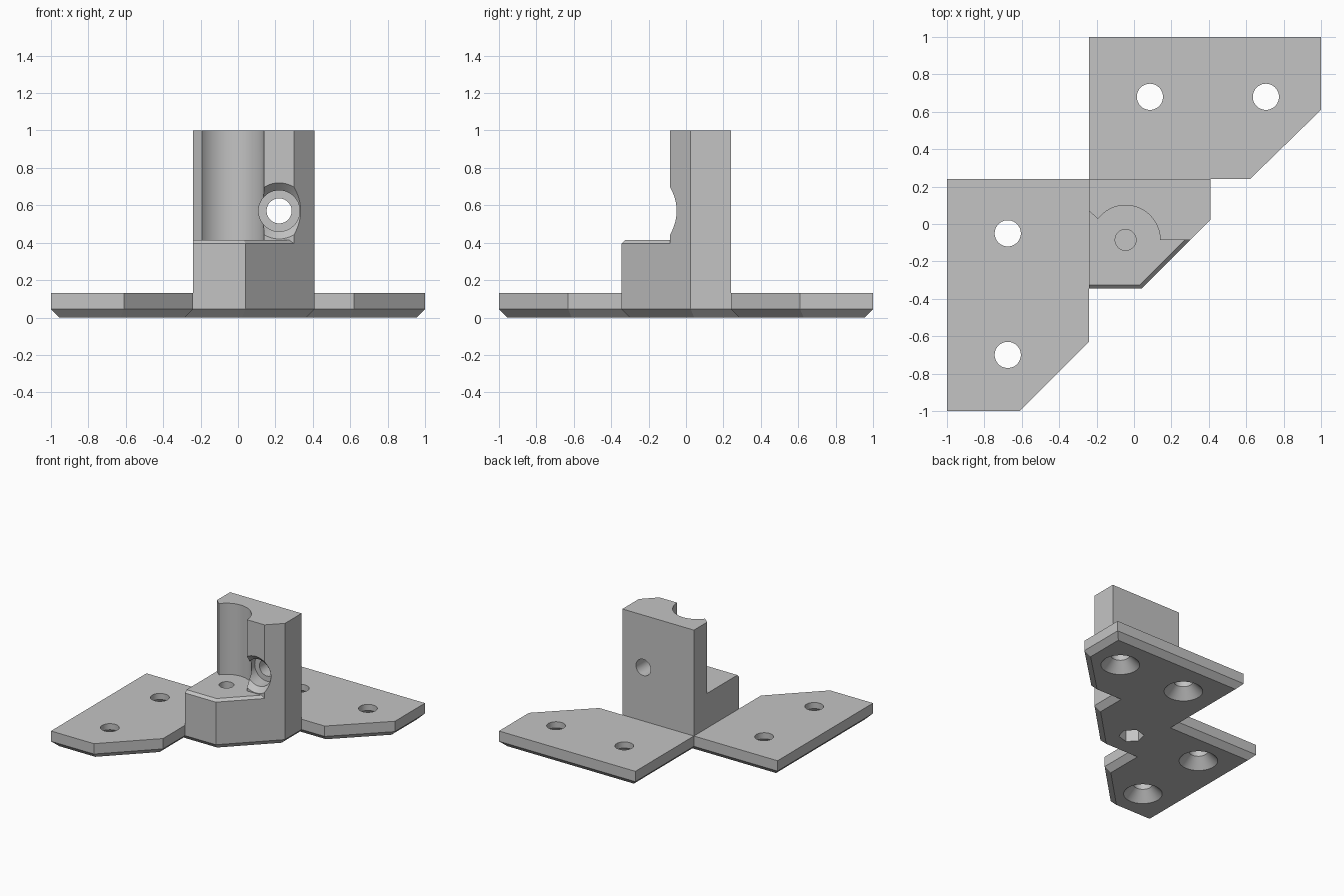
import bpy, bmesh, math
from mathutils import Vector, Matrix

cube = bpy.data.objects.get("Cube")
if cube:
    bpy.data.objects.remove(cube, do_unlink=True)

grey = bpy.data.materials.new("plain grey")
grey.use_nodes = True
grey.diffuse_color = (0.55, 0.55, 0.55, 1)
grey.node_tree.nodes["Principled BSDF"].inputs["Base Color"].default_value = (0.55, 0.55, 0.55, 1)


def loft(name, rings, matrix=Matrix()):
    """Closed solid through rings given as (outline, height)."""
    bm = bmesh.new()
    loops = [[bm.verts.new((x, y, z)) for x, y in outline] for outline, z in rings]
    n = len(loops[0])
    for low, high in zip(loops, loops[1:]):
        for i in range(n):
            j = (i + 1) % n
            bm.faces.new((low[i], low[j], high[j], high[i]))
    bm.faces.new(loops[0][::-1])
    bm.faces.new(loops[-1])
    bm.transform(matrix)
    bmesh.ops.recalc_face_normals(bm, faces=bm.faces)
    mesh = bpy.data.meshes.new(name)
    bm.to_mesh(mesh)
    bm.free()
    mesh.materials.append(grey)
    obj = bpy.data.objects.new(name, mesh)
    bpy.context.collection.objects.link(obj)
    return obj


def circle(r, sides=48, turn=0.0):
    angles = [turn + math.tau * i / sides for i in range(sides)]
    return [(r * math.cos(a), r * math.sin(a)) for a in angles]


def turned(name, profile, matrix, sides=48, turn=0.0):
    """Round or polygonal solid from (radius, height) pairs."""
    return loft(name, [(circle(r, sides, turn), z) for r, z in profile], matrix)


def inset(outline, d):
    """Move each edge of a counter-clockwise outline inward by d."""
    pts = [Vector(p) for p in outline]
    result = []
    for i, p in enumerate(pts):
        a = (p - pts[i - 1]).normalized()
        b = (pts[(i + 1) % len(pts)] - p).normalized()
        na, nb = Vector((-a.y, a.x)), Vector((-b.y, b.x))
        result.append(tuple(p + (na + nb) * d / (1 + na.dot(nb))))
    return result


def combine(body, other, operation):
    other.hide_render = True
    mod = body.modifiers.new(operation.lower(), "BOOLEAN")
    mod.operation = operation
    mod.solver = "EXACT"
    mod.object = other
    bpy.context.view_layer.objects.active = body
    bpy.ops.object.modifier_apply(modifier=mod.name)
    bpy.data.objects.remove(other, do_unlink=True)


# Base: two clipped flanges joined by the block footprint, chamfered underneath
base = [(-1, -1), (-.61, -1), (-.24, -.63), (-.24, -.345), (.04, -.345),
        (.41, .025), (.41, .24), (.62, .24), (1, .61), (1, 1),
        (-.24, 1), (-.24, .24), (-1, .24)]
bracket = loft("corner_bracket", [(inset(base, .045), 0), (base, .045), (base, .13)])

# Front block with a small chamfer on its front and diagonal top edges
block = [(-.24, -.345), (.04, -.345), (.41, .025), (.41, .24), (-.24, .24)]
block_top = [(-.24, -.325), (.032, -.325), (.41, .053), (.41, .24), (-.24, .24)]
combine(bracket, loft("front_block", [(block, .09), (block, .395), (block_top, .415)]), "UNION")

# Upright column with a round channel in its front
cx, cy, r = -.045, -.085, .185
arc = []
for i in range(25):
    a = math.radians(143) * i / 24
    arc.append((cx + r * math.cos(a), cy + r * math.sin(a)))
column = [(.30, -.085), (.41, .025), (.41, .24), (-.24, .24), (-.24, .07)] + arc[::-1]
combine(bracket, loft("column", [(column, .3), (column, 1)]), "UNION")

# Countersunk flange holes, widest underneath
for x, y in [(-.675, -.05), (-.675, -.70), (.085, .68), (.705, .68)]:
    hole = turned("flange_hole", [(.16, -.015), (.07, .08), (.07, .2)],
                  Matrix.Translation((x, y, 0)))
    combine(bracket, hole, "DIFFERENCE")

# Blind bolt hole in the channel floor and hexagonal nut pocket below it
bolt_axis = Matrix.Translation((cx, cy, 0))
combine(bracket, turned("bolt_hole", [(.056, .21), (.056, .5)], bolt_axis), "DIFFERENCE")
combine(bracket, turned("nut_pocket", [(.095, -.05), (.095, .19)], bolt_axis,
                        6, math.radians(15)), "DIFFERENCE")

# Horizontal screw hole with a flared counterbore, running front to back
screw_axis = Matrix.Translation((.22, 0, .57)) @ Matrix.Rotation(-math.pi / 2, 4, "X")
screw = turned("screw_hole", [(.152, -.2), (.152, -.087), (.11, -.045), (.11, .06),
                              (.067, .06), (.067, .4)], screw_axis)
combine(bracket, screw, "DIFFERENCE")

# Keep hard edges crisp and bores smooth
bpy.ops.object.select_all(action="DESELECT")
bracket.select_set(True)
bpy.context.view_layer.objects.active = bracket
bpy.ops.object.shade_smooth_by_angle(angle=math.radians(25))
